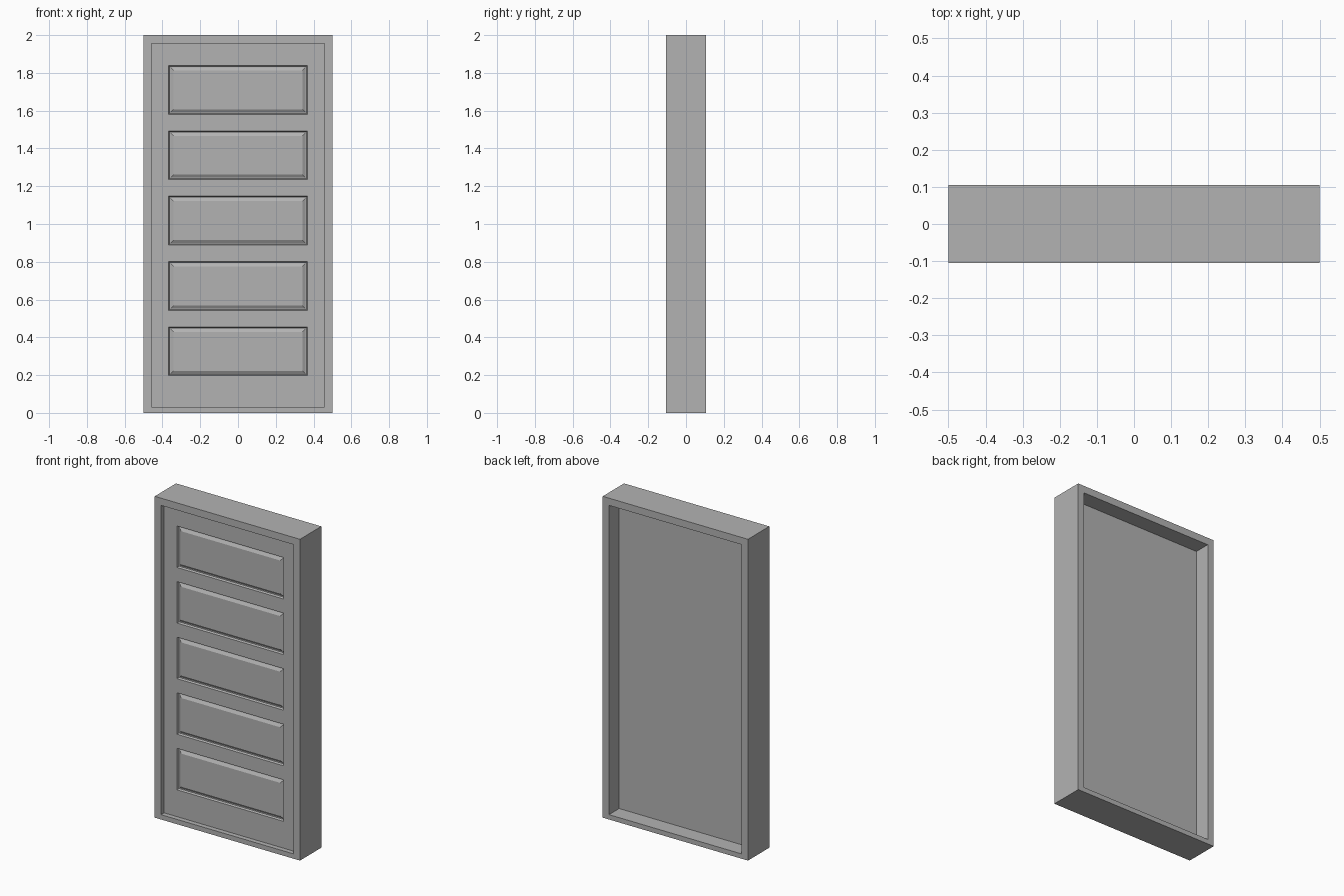
import bpy
import bmesh

cube = bpy.data.objects.get("Cube")
if cube:
    bpy.data.objects.remove(cube, do_unlink=True)

grey = bpy.data.materials.new("plain grey")
grey.use_nodes = True
colour = (0.45, 0.45, 0.45, 1)
grey.diffuse_color = colour
grey.node_tree.nodes["Principled BSDF"].inputs["Base Color"].default_value = colour


def rect(bm, x, z0, z1, y):
    """Four corners of an upright rectangle centred on x = 0."""
    return [bm.verts.new(p) for p in ((-x, y, z0), (x, y, z0), (x, y, z1), (-x, y, z1))]


def bridge(bm, a, b):
    """Ring of four faces between two rectangles."""
    for i in range(4):
        j = (i + 1) % 4
        bm.faces.new((a[i], a[j], b[j], b[i]))


def finish(bm, name):
    bmesh.ops.remove_doubles(bm, verts=bm.verts, dist=0.0001)
    bmesh.ops.recalc_face_normals(bm, faces=bm.faces)
    mesh = bpy.data.meshes.new(name)
    bm.to_mesh(mesh)
    bm.free()
    mesh.materials.append(grey)
    bpy.context.collection.objects.link(bpy.data.objects.new(name, mesh))


HALF, DEPTH = 0.5, 0.105
OPEN_X, OPEN_LOW, OPEN_HIGH = 0.457, 0.03, 1.955
FRONT, BACK = -0.075, 0.005

# Door frame: a closed rectangular ring
bm = bmesh.new()
loops = [rect(bm, HALF, 0, 2, -DEPTH), rect(bm, HALF, 0, 2, DEPTH),
         rect(bm, OPEN_X, OPEN_LOW, OPEN_HIGH, DEPTH),
         rect(bm, OPEN_X, OPEN_LOW, OPEN_HIGH, -DEPTH)]
for i in range(4):
    bridge(bm, loops[i], loops[(i + 1) % 4])
finish(bm, "door_frame")

# Door leaf: flat back, front divided into stiles, rails and moulded panels
bm = bmesh.new()
PANEL_X, PANEL_H, PITCH, FIRST = 0.367, 0.258, 0.346, 0.197
levels = [OPEN_LOW]
for i in range(5):
    levels += [FIRST + i * PITCH, FIRST + i * PITCH + PANEL_H]
levels.append(OPEN_HIGH)
columns = [-OPEN_X, -PANEL_X, PANEL_X, OPEN_X]
grid = [[bm.verts.new((x, FRONT, z)) for x in columns] for z in levels]

# Each moulding: steep outer wall, groove floor, slope up to the raised field
moulding = [(0.005, 0.012), (0.010, 0.012), (0.026, 0.002)]
for r in range(len(levels) - 1):
    for c in range(3):
        low, high = grid[r], grid[r + 1]
        loop = [low[c], low[c + 1], high[c + 1], high[c]]
        if c == 1 and r % 2:
            for inset, sink in moulding:
                inner = rect(bm, PANEL_X - inset, levels[r] + inset,
                             levels[r + 1] - inset, FRONT + sink)
                bridge(bm, loop, inner)
                loop = inner
        bm.faces.new(loop)

# Back and edges of the leaf
back = [[bm.verts.new((x, BACK, z)) for x in (-OPEN_X, OPEN_X)] for z in levels]
for r in range(len(levels) - 1):
    bm.faces.new((back[r][0], back[r + 1][0], back[r + 1][1], back[r][1]))
    for side, col in ((0, 0), (1, 3)):
        bm.faces.new((grid[r][col], grid[r + 1][col], back[r + 1][side], back[r][side]))
for r in (0, -1):
    bm.faces.new(grid[r] + back[r][::-1])
finish(bm, "door_leaf")
